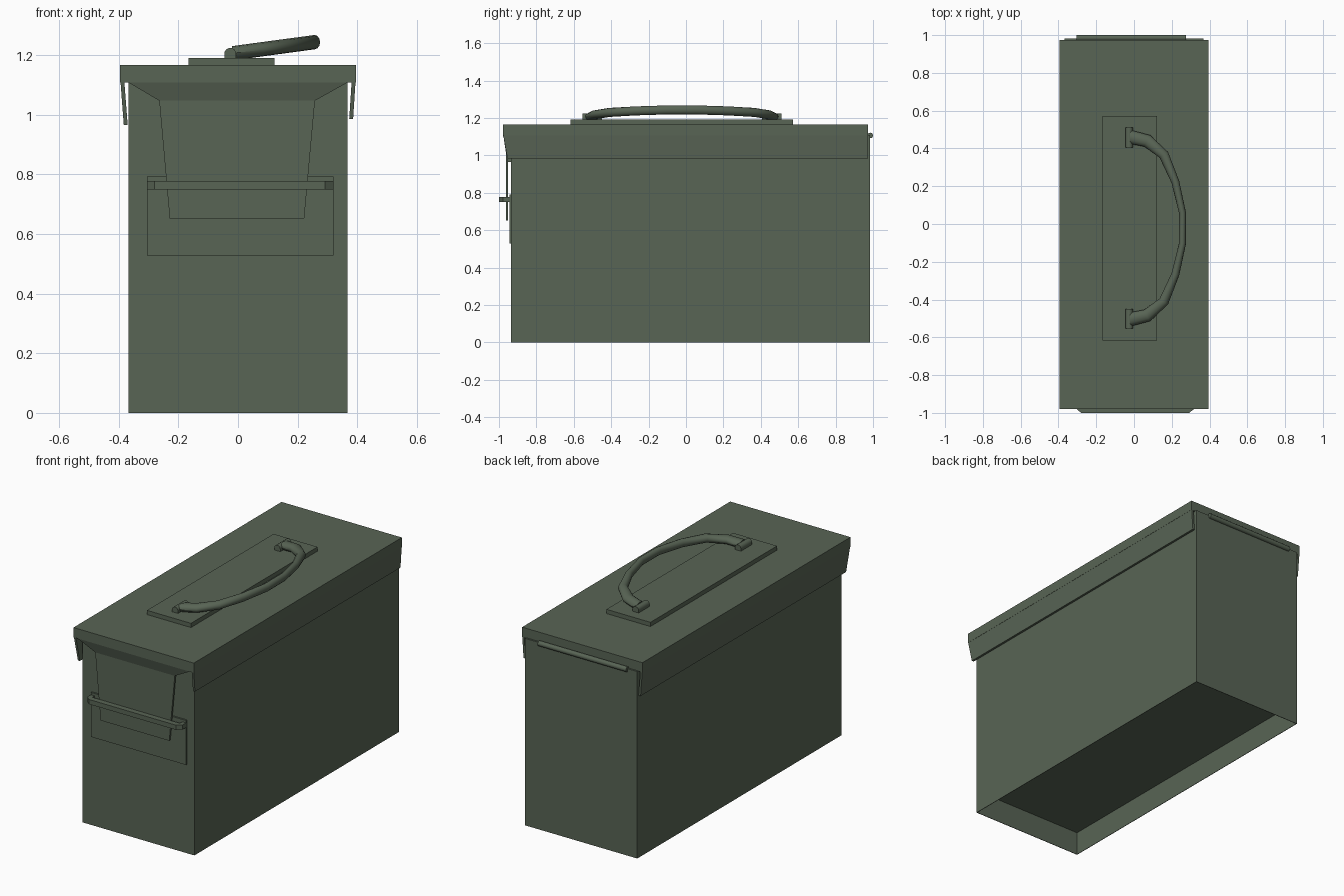
import bpy, bmesh, math
from mathutils import Vector

if "Cube" in bpy.data.objects:
    bpy.data.objects.remove(bpy.data.objects["Cube"])

olive = bpy.data.materials.new("olive_paint")
olive.diffuse_color = (0.098, 0.128, 0.09, 1)
olive.use_nodes = True
olive.node_tree.nodes["Principled BSDF"].inputs["Base Color"].default_value = olive.diffuse_color


def loft(name, rings, smooth=False):
    """Skin a list of equal-sized vertex rings and cap both ends."""
    bm = bmesh.new()
    vs = [[bm.verts.new(p) for p in r] for r in rings]
    n = len(rings[0])
    for a, b in zip(vs, vs[1:]):
        for i in range(n):
            j = (i + 1) % n
            bm.faces.new((a[i], a[j], b[j], b[i]))
    bm.faces.new(vs[0])
    bm.faces.new(vs[-1])
    bmesh.ops.recalc_face_normals(bm, faces=bm.faces)
    me = bpy.data.meshes.new(name)
    bm.to_mesh(me)
    bm.free()
    ob = bpy.data.objects.new(name, me)
    bpy.context.collection.objects.link(ob)
    me.materials.append(olive)
    if smooth:
        bpy.ops.object.select_all(action='DESELECT')
        bpy.context.view_layer.objects.active = ob
        ob.select_set(True)
        bpy.ops.object.shade_smooth_by_angle(angle=math.radians(40))
    return ob


def rect(x0, x1, y0, y1, z):
    return [(x0, y0, z), (x1, y0, z), (x1, y1, z), (x0, y1, z)]


def box(name, x0, x1, y0, y1, z0, z1):
    return loft(name, [rect(x0, x1, y0, y1, z0), rect(x0, x1, y0, y1, z1)])


# Can body: one shell with a deep recess underneath
t = 0.003
X0, X1, Y0, Y1 = -0.368, 0.368, -0.935, 0.983
inner = (X0 + t, X1 - t, Y0 + t, Y1 - t)
loft("can_body", [rect(*inner, 0.14), rect(*inner, 0),
                  rect(X0, X1, Y0, Y1, 0), rect(X0, X1, Y0, Y1, 1.11)])

# Lid and its thin side skirts, which lean inwards slightly
box("lid", -0.395, 0.395, -0.979, 0.973, 1.108, 1.166)
for name, s, top, low, z in (("lid_skirt_left", -1, 0.394, 0.383, 0.965),
                             ("lid_skirt_right", 1, 0.394, 0.386, 0.985)):
    w = 0.013
    loft(name, [rect(s * (low - w), s * low, -0.955, 0.973, z),
                rect(s * (top - w), s * top, -0.977, 0.973, 1.109)])

# Front clasp: sloped shoulder running into a tapered tongue
loft("clasp_tongue", [
    rect(-0.229, 0.222, -0.962, -0.951, 0.652),
    rect(-0.264, 0.258, -0.962, -0.951, 1.047),
    rect(-0.369, 0.369, -0.979, -0.955, 1.109)])

# Catch plate and the chamfered bail that crosses the tongue
box("catch_plate", -0.305, 0.32, -0.945, -0.934, 0.528, 0.792)
outline = [(-0.305, -0.94), (-0.305, -0.978), (-0.28, -1.0), (0.292, -1.0),
           (0.32, -0.978), (0.32, -0.94), (0.295, -0.94), (0.295, -0.967),
           (-0.28, -0.967), (-0.28, -0.94)]
loft("catch_bail", [[(x, y, z) for x, y in outline] for z in (0.75, 0.778)])

# Rear hinge rod
loft("hinge_rod", [[(x, 0.985 + 0.015 * math.cos(a), 1.107 + 0.015 * math.sin(a))
                    for a in (2 * math.pi * i / 12 for i in range(12))]
                   for x in (-0.305, 0.275)], smooth=True)

# Handle plate and the round-topped pivots
box("handle_plate", -0.166, 0.123, -0.617, 0.571, 1.164, 1.191)
MID = -0.022
for s, name in ((1, "handle_pivot_back"), (-1, "handle_pivot_front")):
    c = MID + s * 0.48
    prof = [(-0.046, 1.19), (-0.006, 1.19)]
    prof += [(-0.026 + 0.02 * math.cos(a), 1.204 + 0.02 * math.sin(a))
             for a in (math.pi * i / 8 for i in range(9))]
    loft(name, [[(x, y, z) for x, z in prof] for y in (c - 0.052, c + 0.052)], smooth=True)

# Bowed carrying handle, folded over and thinner in the middle
half = [(-0.02, 0.483, 0.037), (0.07, 0.462, 0.034), (0.158, 0.388, 0.027),
        (0.219, 0.245, 0.021), (0.257, 0.08, 0.0185)]
path = half + [(x, -y, r) for x, y, r in reversed(half)]
pts = [Vector((x, y + MID, 1.206 + 0.135 * (x + 0.02))) for x, y, r in path]
rings = []
for i, p in enumerate(pts):
    d = pts[min(i + 1, len(pts) - 1)] - pts[max(i - 1, 0)]
    if i in (0, len(pts) - 1):
        d = Vector((1 if i == 0 else -1, 0, 0))
    side = Vector((-d.y, d.x, 0)).normalized()
    up = d.cross(side).normalized()
    r = path[i][2]
    rings.append([p + side * r * math.cos(a) + up * 0.024 * math.sin(a)
                  for a in (2 * math.pi * k / 12 for k in range(12))])
loft("carry_handle", rings, smooth=True)
